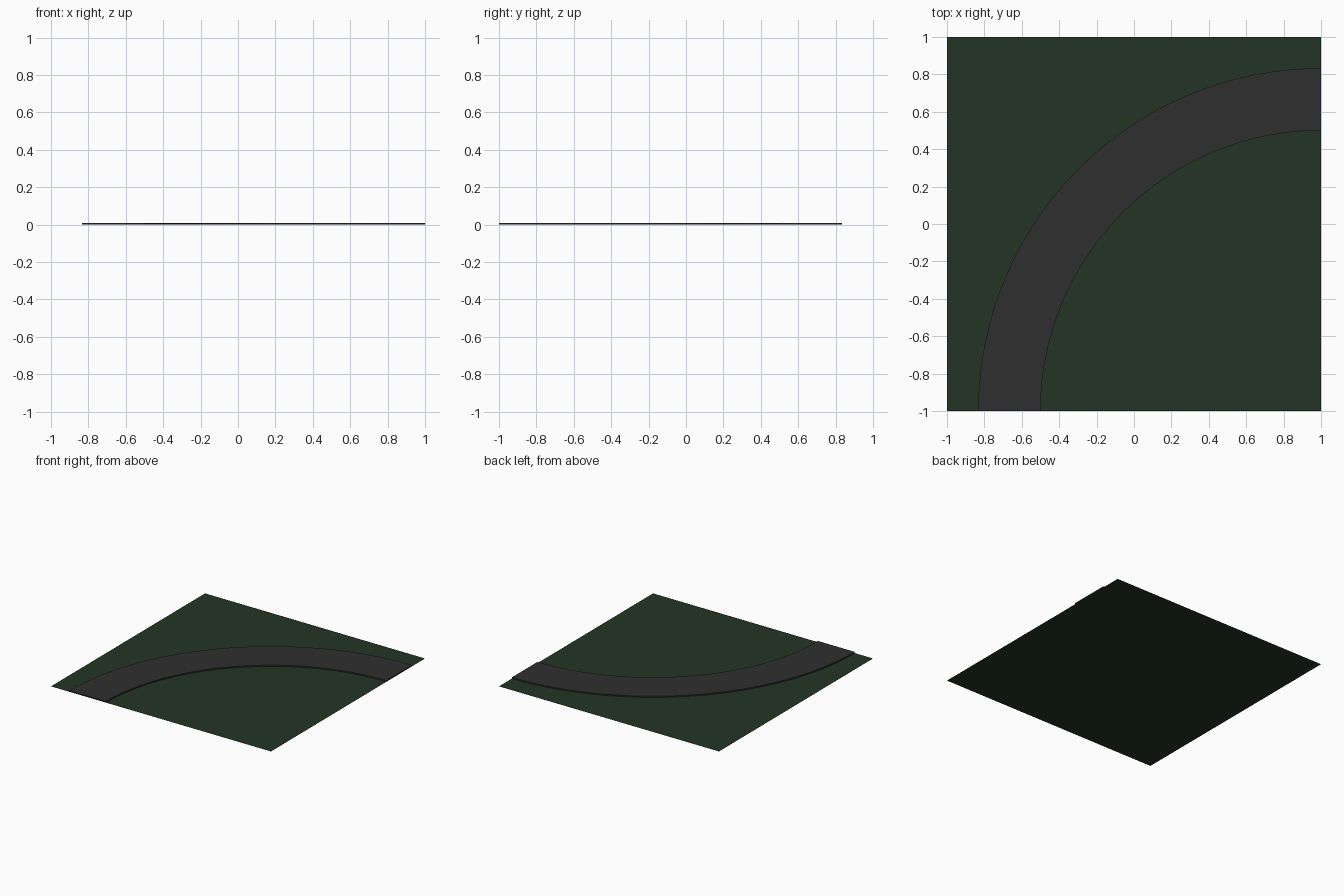
import bpy, bmesh, math

if "Cube" in bpy.data.objects:
    bpy.data.objects.remove(bpy.data.objects["Cube"])

GROUND_SIZE = 2.0
CENTRE = (1.0, -1.0)          # corner the road bends around
R_IN, R_OUT = 1.5, 1.833
HEIGHT = 0.01
SEGMENTS = 32


def material(name, rgb):
    m = bpy.data.materials.new(name)
    m.diffuse_color = (*rgb, 1.0)
    m.use_nodes = True
    m.node_tree.nodes["Principled BSDF"].inputs["Base Color"].default_value = m.diffuse_color
    return m


def finish(bm, name, mat):
    me = bpy.data.meshes.new(name)
    bm.to_mesh(me)
    bm.free()
    me.materials.append(mat)
    ob = bpy.data.objects.new(name, me)
    bpy.context.collection.objects.link(ob)
    return ob


grass = material("dark green grass", (0.0175, 0.036, 0.0185))
asphalt = material("dark grey asphalt", (0.030, 0.0285, 0.030))

# Grass tile: a single flat square
bm = bmesh.new()
bmesh.ops.create_grid(bm, x_segments=1, y_segments=1, size=GROUND_SIZE / 2)
finish(bm, "grass_tile", grass)

# Curved road: quarter-ring top surface
bm = bmesh.new()
rows = []
for i in range(SEGMENTS + 1):
    a = math.pi / 2 + i * math.pi / 2 / SEGMENTS
    rows.append([bm.verts.new((CENTRE[0] + r * math.cos(a),
                               CENTRE[1] + r * math.sin(a), HEIGHT))
                 for r in (R_IN, R_OUT)])
for (a_in, a_out), (b_in, b_out) in zip(rows, rows[1:]):
    bm.faces.new((a_in, a_out, b_out, b_in))

# Road kerb walls and end caps: drop the border down to the grass
border = [e for e in bm.edges if e.is_boundary]
res = bmesh.ops.extrude_edge_only(bm, edges=border)
for v in res["geom"]:
    if isinstance(v, bmesh.types.BMVert):
        v.co.z = 0.0
bmesh.ops.recalc_face_normals(bm, faces=bm.faces[:])
bm.normal_update()
if max(bm.faces, key=lambda f: f.calc_center_median().z).normal.z < 0:
    bmesh.ops.reverse_faces(bm, faces=bm.faces[:])
finish(bm, "curved_road", asphalt)
